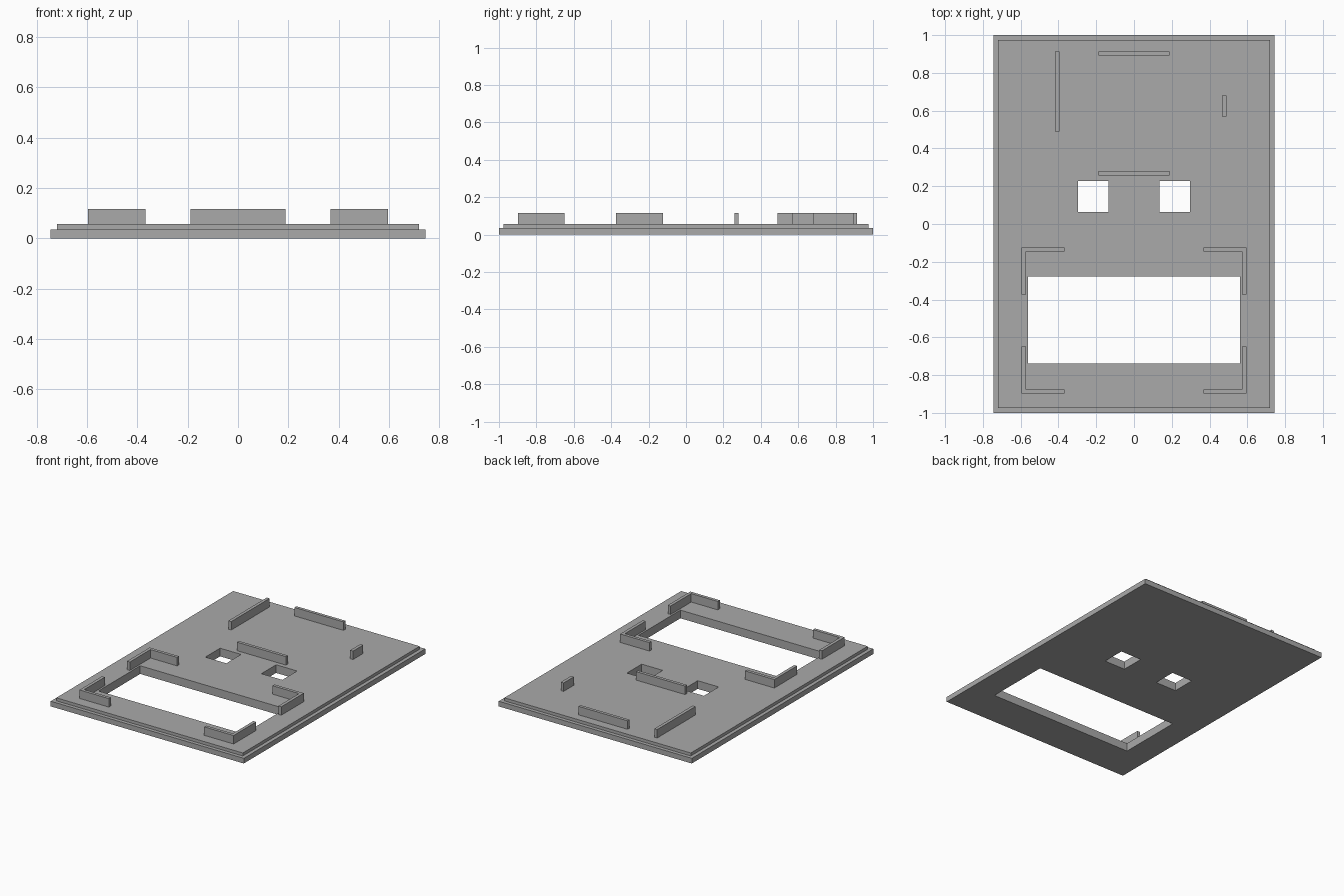
import bpy
import bmesh

if "Cube" in bpy.data.objects:
    bpy.data.objects.remove(bpy.data.objects["Cube"])

RIM_TOP, PLATE_TOP, WALL_TOP = 0.036, 0.057, 0.116
WALL = 0.022  # wall thickness

grey = bpy.data.materials.new("plain grey")
grey.use_nodes = True
colour = (0.4, 0.4, 0.4, 1)
grey.diffuse_color = colour
grey.node_tree.nodes["Principled BSDF"].inputs["Base Color"].default_value = colour


def prism(name, outline, z0, z1, step=None):
    """Extrude a flat outline; step = (inset, top) adds a raised inner tier."""
    bm = bmesh.new()
    face = bm.faces.new([bm.verts.new((x, y, z0)) for x, y in outline])
    ext = bmesh.ops.extrude_face_region(bm, geom=[face])["geom"]
    for v in ext:
        if isinstance(v, bmesh.types.BMVert):
            v.co.z = z1
    if step:
        top = next(f for f in ext if isinstance(f, bmesh.types.BMFace))
        bm.normal_update()
        bmesh.ops.inset_region(bm, faces=[top], thickness=step[0])
        tier = bmesh.ops.extrude_face_region(bm, geom=[top])["geom"]
        for v in tier:
            if isinstance(v, bmesh.types.BMVert):
                v.co.z = step[1]
        bmesh.ops.delete(bm, geom=[top], context="FACES")
    bmesh.ops.recalc_face_normals(bm, faces=bm.faces)
    mesh = bpy.data.meshes.new(name)
    bm.to_mesh(mesh)
    bm.free()
    mesh.materials.append(grey)
    obj = bpy.data.objects.new(name, mesh)
    bpy.context.collection.objects.link(obj)
    return obj


def rect(x0, x1, y0, y1):
    return [(x0, y0), (x1, y0), (x1, y1), (x0, y1)]


# Stepped base plate
plate = prism("base_plate", rect(-0.745, 0.745, -1, 1), 0, RIM_TOP, (0.036, PLATE_TOP))

# Screen window and the two square button holes
openings = {
    "window_cutter": rect(-0.56, 0.56, -0.738, -0.278),
    "right_hole_cutter": rect(-0.297, -0.135, 0.064, 0.227),
    "left_hole_cutter": rect(0.135, 0.297, 0.064, 0.227),
}
for name, outline in openings.items():
    cutter = prism(name, outline, -0.1, 0.2)
    cutter.hide_render = True
    cutter.hide_set(True)
    cutter.display_type = "WIRE"
    mod = plate.modifiers.new(name, "BOOLEAN")
    mod.operation = "DIFFERENCE"
    mod.solver = "EXACT"
    mod.object = cutter

# L-shaped brackets around the window, mirrored to four corners
WINDOW_Y = -0.511
for side, sx in (("right", -1), ("left", 1)):
    for end, sy in (("front", -1), ("back", 1)):
        x0, x1, y0, y1 = 0.368, 0.595, 0.138, 0.387
        corner = [(x1, y0), (x1, y1), (x0, y1), (x0, y1 - WALL),
                  (x1 - WALL, y1 - WALL), (x1 - WALL, y0)]
        prism(f"{end}_{side}_bracket",
              [(sx * x, WINDOW_Y + sy * y) for x, y in corner],
              PLATE_TOP, WALL_TOP)

# Straight locating ribs
ribs = {
    "back_rib": rect(-0.189, 0.189, 0.892, 0.892 + WALL),
    "middle_rib": rect(-0.189, 0.189, 0.258, 0.258 + WALL),
    "right_side_rib": rect(-0.417, -0.417 + WALL, 0.49, 0.913),
    "left_side_rib": rect(0.467, 0.467 + WALL, 0.57, 0.681),
}
for name, outline in ribs.items():
    prism(name, outline, PLATE_TOP, WALL_TOP)
